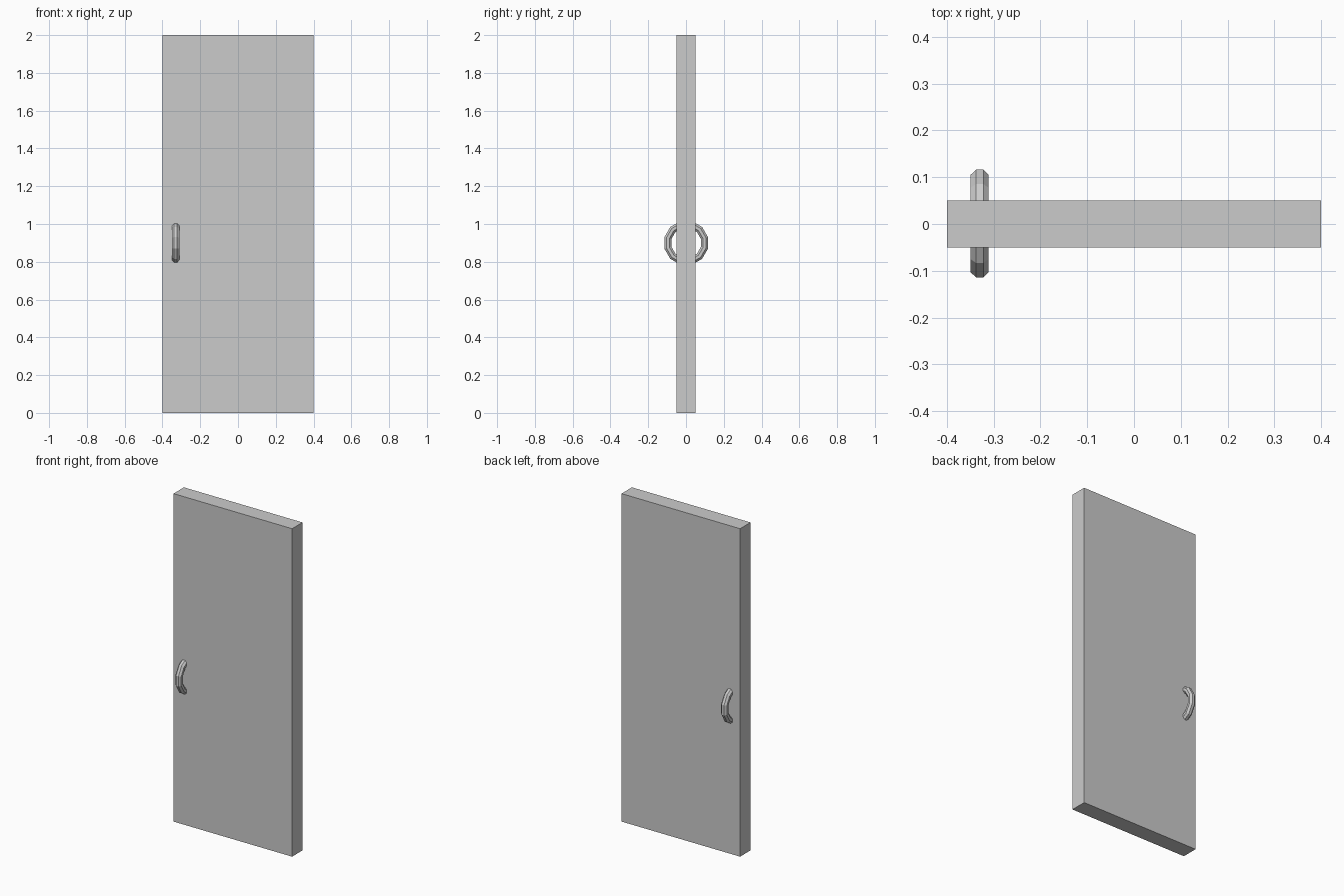
import bpy, bmesh
from math import cos, sin, pi

if "Cube" in bpy.data.objects:
    bpy.data.objects.remove(bpy.data.objects["Cube"])

# door slab
bpy.ops.mesh.primitive_cube_add(size=1, location=(0, 0, 1))
slab = bpy.context.object
slab.name = "door_slab"
slab.scale = (0.8, 0.1, 2)
bpy.ops.object.transform_apply(location=False, rotation=False, scale=True)

# ring handle passing through the slab, seen as a bow on each side
SEGMENTS, SIDES, MAJOR, MINOR = 12, 8, 0.1, 0.0208
bm = bmesh.new()
rings = []
for i in range(SEGMENTS):
    a = 2 * pi * (i + 0.5) / SEGMENTS
    ring = []
    for j in range(SIDES):
        b = 2 * pi * (j + 0.5) / SIDES
        r = MAJOR + MINOR * cos(b)
        ring.append(bm.verts.new((MINOR * sin(b), r * cos(a), r * sin(a))))
    rings.append(ring)
for i in range(SEGMENTS):
    p, q = rings[i], rings[(i + 1) % SEGMENTS]
    for j in range(SIDES):
        k = (j + 1) % SIDES
        bm.faces.new((p[j], q[j], q[k], p[k]))
bmesh.ops.recalc_face_normals(bm, faces=bm.faces)
mesh = bpy.data.meshes.new("ring_handle")
bm.to_mesh(mesh)
bm.free()
handle = bpy.data.objects.new("ring_handle", mesh)
handle.location = (-0.33, 0.001, 0.9)
bpy.context.collection.objects.link(handle)
